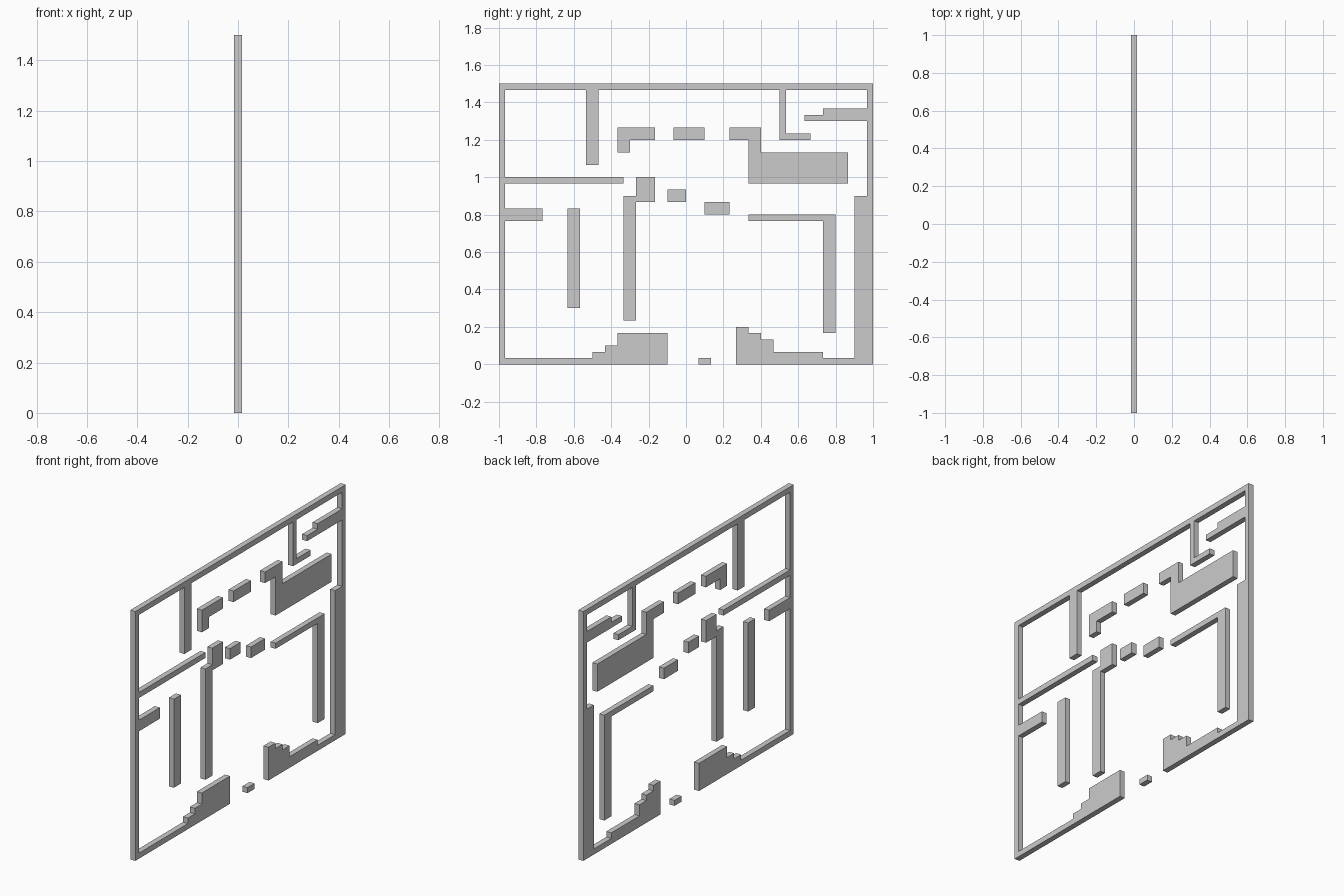
import bpy, bmesh

if "Cube" in bpy.data.objects:
    bpy.data.objects.remove(bpy.data.objects["Cube"])

CELL = 2 / 60          # layout grid: 60 columns (y) by 45 rows (z)
THICK = CELL           # panel thickness in x


def slab(name, *rects):
    """Fuse cell rectangles (y0, y1, z0, z1) into one outline and extrude it in x."""
    cells = {(c, r) for a, b, lo, hi in rects
             for c in range(a, b) for r in range(lo, hi)}
    bm = bmesh.new()
    grid = {}

    def vert(c, r):
        if (c, r) not in grid:
            grid[c, r] = bm.verts.new((-THICK / 2, (c - 30) * CELL, r * CELL))
        return grid[c, r]

    for c, r in sorted(cells):
        bm.faces.new([vert(c, r), vert(c + 1, r), vert(c + 1, r + 1), vert(c, r + 1)])
    bmesh.ops.dissolve_limit(bm, angle_limit=0.01, verts=bm.verts[:], edges=bm.edges[:])
    ext = bmesh.ops.extrude_face_region(bm, geom=bm.faces[:])
    bmesh.ops.translate(bm, vec=(THICK, 0, 0),
                        verts=[g for g in ext["geom"] if isinstance(g, bmesh.types.BMVert)])
    bmesh.ops.recalc_face_normals(bm, faces=bm.faces[:])
    mesh = bpy.data.meshes.new(name)
    bm.to_mesh(mesh)
    bm.free()
    obj = bpy.data.objects.new(name, mesh)
    bpy.context.collection.objects.link(obj)
    return obj


# Outer border with everything attached to it
slab("border_frame",
     (0, 1, 0, 45), (0, 60, 44, 45), (59, 60, 0, 45), (57, 60, 0, 27),      # walls
     (0, 15, 0, 1), (15, 17, 0, 2), (17, 19, 0, 3), (19, 27, 0, 5),         # left floor steps
     (38, 40, 0, 6), (40, 42, 0, 5), (42, 44, 0, 4), (44, 52, 0, 2),        # right floor steps
     (52, 57, 0, 1),
     (14, 16, 32, 44), (45, 46, 36, 44), (45, 50, 36, 37),                  # hanging walls
     (49, 59, 39, 40), (52, 59, 39, 41),                                    # right shelf
     (1, 20, 29, 30), (1, 7, 23, 25))                                       # left shelves

# Free-standing upper platforms
slab("upper_left_platform", (19, 25, 36, 38), (19, 21, 34, 36))
slab("upper_middle_platform", (28, 33, 36, 38))
slab("upper_right_block", (37, 42, 36, 38), (40, 42, 29, 36), (40, 56, 29, 34))

# Middle platforms and pillars
slab("left_pillar", (11, 13, 9, 25))
slab("central_pillar", (20, 22, 7, 27), (22, 25, 26, 30))
slab("middle_step_high", (27, 30, 26, 28))
slab("middle_step_low", (33, 37, 24, 26))
slab("right_hook_wall", (40, 54, 23, 24), (52, 54, 5, 24))

# Stepping stone in the floor gap
slab("floor_stone", (32, 34, 0, 1))
